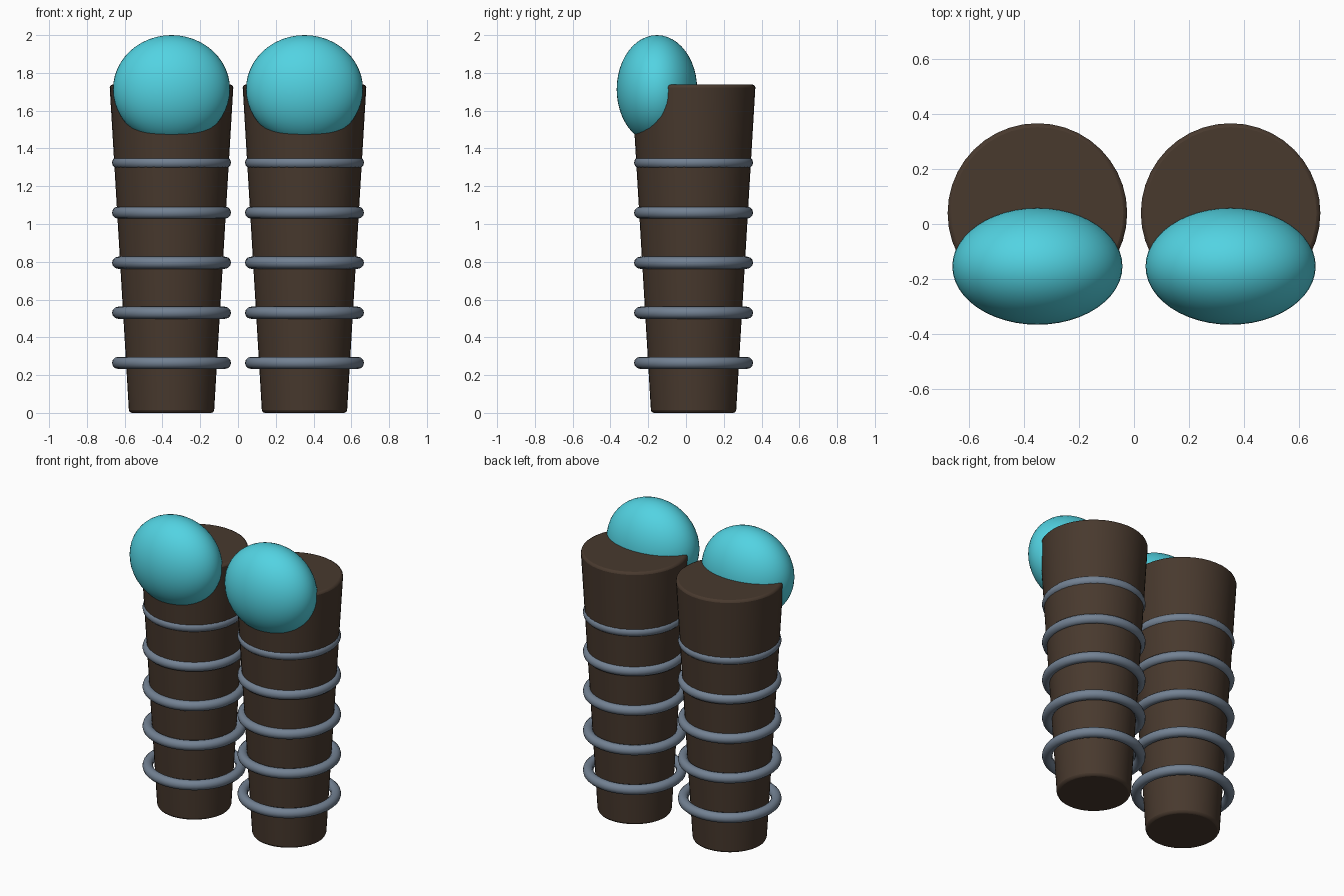
import bpy, math

if "Cube" in bpy.data.objects:
    bpy.data.objects.remove(bpy.data.objects["Cube"])

CY = 0.04   # depth position of the leg axis


def material(name, rgb):
    m = bpy.data.materials.new(name)
    m.diffuse_color = (*rgb, 1)
    m.use_nodes = True
    m.node_tree.nodes["Principled BSDF"].inputs["Base Color"].default_value = m.diffuse_color
    return m


BROWN = material("dark_brown", (0.065, 0.041, 0.027))
STEEL = material("steel_blue", (0.17, 0.22, 0.29))
CYAN = material("cyan", (0.085, 0.65, 0.76))


def finish(name, mat):
    ob = bpy.context.object
    ob.name = name
    ob.data.materials.append(mat)
    bpy.ops.object.shade_smooth_by_angle(angle=math.radians(40))
    return ob


for side, x in (("left", -0.352), ("right", 0.352)):
    # tapered leg tube with softened rims
    bpy.ops.mesh.primitive_cone_add(vertices=40, radius1=0.225, radius2=0.328,
                                    depth=1.738, location=(x, CY, 0.869))
    leg = finish(side + "_leg", BROWN)
    bev = leg.modifiers.new("soft_rims", 'BEVEL')
    bev.width = 0.015
    bev.segments = 2
    bev.limit_method = 'ANGLE'
    bev.angle_limit = math.radians(40)

    # five equal rings spaced up the leg
    for i in range(5):
        bpy.ops.mesh.primitive_torus_add(major_radius=0.283, minor_radius=0.032,
                                         major_segments=48, minor_segments=12,
                                         location=(x, CY, 0.265 * (i + 1)))
        finish(f"{side}_ring_{i + 1}", STEEL)

    # flattened knee cap at the top front
    bpy.ops.mesh.primitive_uv_sphere_add(segments=48, ring_count=24, radius=1,
                                         location=(x, -0.154, 1.713))
    knee = finish(side + "_knee_cap", CYAN)
    knee.scale = (0.31, 0.213, 0.287)
